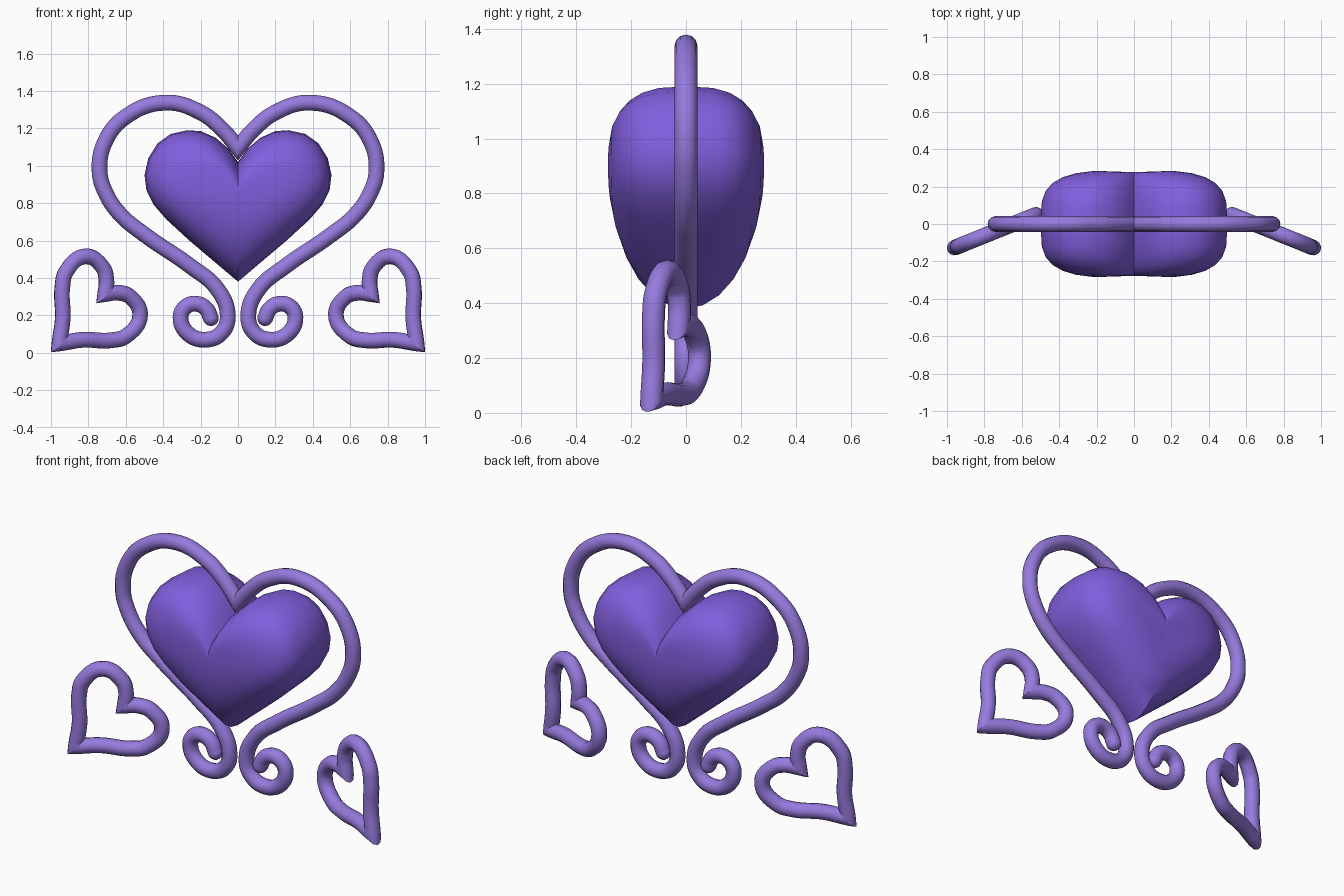
import bpy, bmesh
from math import sin, cos, pi, radians
from mathutils import Matrix, Vector

cube = bpy.data.objects.get("Cube")
if cube:
    bpy.data.objects.remove(cube, do_unlink=True)

TUBE_RADIUS = 0.042


def make_material(name, color):
    mat = bpy.data.materials.new(name)
    mat.use_nodes = True
    mat.diffuse_color = color
    bsdf = next(n for n in mat.node_tree.nodes if n.type == 'BSDF_PRINCIPLED')
    bsdf.inputs["Base Color"].default_value = color
    return mat


violet = make_material("deep violet", (0.22, 0.113, 0.73, 1))
lavender = make_material("lavender", (0.307, 0.196, 0.73, 1))


def mirrored_object(name, bm, mat):
    """Mirror a half mesh across x = 0, weld the seam and smooth it."""
    bmesh.ops.mirror(bm, geom=bm.verts[:] + bm.edges[:] + bm.faces[:],
                     matrix=Matrix.Identity(4), merge_dist=0.0005, axis='X')
    bmesh.ops.remove_doubles(bm, verts=bm.verts[:], dist=0.0005)
    bmesh.ops.recalc_face_normals(bm, faces=bm.faces[:])
    mesh = bpy.data.meshes.new(name)
    bm.to_mesh(mesh)
    bm.free()
    mesh.materials.append(mat)
    obj = bpy.data.objects.new(name, mesh)
    bpy.context.collection.objects.link(obj)
    bpy.ops.object.select_all(action='DESELECT')
    obj.select_set(True)
    bpy.context.view_layer.objects.active = obj
    bpy.ops.object.shade_smooth_by_angle(angle=radians(40))
    return obj


def mirrored_tube(name, points, round_end=False):
    """Sweep a round tube along (x, z) points, mitre it at x = 0 and mirror it."""
    curve = bpy.data.curves.new(name + "_path", 'CURVE')
    curve.dimensions = '3D'
    curve.bevel_depth = TUBE_RADIUS
    curve.bevel_resolution = 4
    curve.resolution_u = 8
    spline = curve.splines.new('BEZIER')
    spline.bezier_points.add(len(points) - 1)
    for bp, (x, z) in zip(spline.bezier_points, points):
        bp.co = (x, 0, z)
        bp.handle_left_type = bp.handle_right_type = 'AUTO'
    path = bpy.data.objects.new(name + "_path", curve)
    bpy.context.collection.objects.link(path)
    bpy.context.view_layer.update()
    swept = bpy.data.meshes.new_from_object(
        path.evaluated_get(bpy.context.evaluated_depsgraph_get()))
    bm = bmesh.new()
    bm.from_mesh(swept)
    bpy.data.objects.remove(path, do_unlink=True)
    bpy.data.curves.remove(curve)
    bpy.data.meshes.remove(swept)
    if round_end:
        x, z = points[-1]
        bmesh.ops.create_uvsphere(bm, u_segments=12, v_segments=8, radius=TUBE_RADIUS,
                                  matrix=Matrix.Translation((x, 0, z)))
    bmesh.ops.bisect_plane(bm, geom=bm.verts[:] + bm.edges[:] + bm.faces[:],
                           plane_co=(0, 0, 0), plane_no=(1, 0, 0), clear_inner=True)
    return mirrored_object(name, bm, lavender)


# Puffy heart: half outline shrinking towards a front and a back pole
outline = [(0, 1.02), (.05, 1.09), (.12, 1.15), (.2, 1.185), (.27, 1.19),
           (.36, 1.17), (.43, 1.12), (.48, 1.04), (.5, .95), (.49, .87),
           (.45, .79), (.38, .71), (.26, .6), (.13, .49), (0, .38)]
CENTRE_Z, DEPTH, RINGS = 0.87, 0.277, 14
bm = bmesh.new()
rows = []
for k in range(1, RINGS):
    a = -pi / 2 + pi * k / RINGS
    row = []
    for x, z in outline:
        power = 2 / (2 + 3 * x)
        s = cos(a) ** power
        y = DEPTH * abs(sin(a)) ** power * (1 if a > 0 else -1)
        y *= 1 + 0.2 * min(x * s, 0.2)
        row.append(bm.verts.new((x * s, y, CENTRE_Z + (z - CENTRE_Z) * s)))
    rows.append(row)
for r0, r1 in zip(rows, rows[1:]):
    for i in range(len(outline) - 1):
        bm.faces.new((r0[i], r0[i + 1], r1[i + 1], r1[i]))
for row, y in ((rows[0], -DEPTH), (rows[-1], DEPTH)):
    pole = bm.verts.new((0, y, CENTRE_Z))
    for v0, v1 in zip(row, row[1:]):
        bm.faces.new((pole, v0, v1))
mirrored_object("puffy_heart", bm, violet)

# Large wire heart ending in two scrolls
mirrored_tube("scroll_frame", [
    (-.06, 1.02), (0, 1.095), (.085, 1.195), (.2, 1.285), (.39, 1.337),
    (.6, 1.262), (.71, 1.13), (.74, .97), (.71, .86), (.63, .74),
    (.49, .625), (.257, .465), (.11, .34), (.055, .2), (.085, .11),
    (.17, .07), (.27, .105), (.307, .19), (.28, .245), (.225, .262),
    (.17, .235), (.145, .185)], round_end=True)

# Small wire hearts, tipped outwards and angled towards the back
small = [(-.042, -.05), (0, 0), (.08, .107), (.2, .224), (.244, .3),
         (.223, .435), (.115, .465), (.05, .433), (0, .373), (-.04, .32)]
for side, name in ((-1, "right_small_heart"), (1, "left_small_heart")):
    heart = mirrored_tube(name, small)
    heart.location = Vector((side * 0.955, -0.125, 0.05))
    heart.rotation_euler = (0, -side * radians(45), -side * radians(22))
